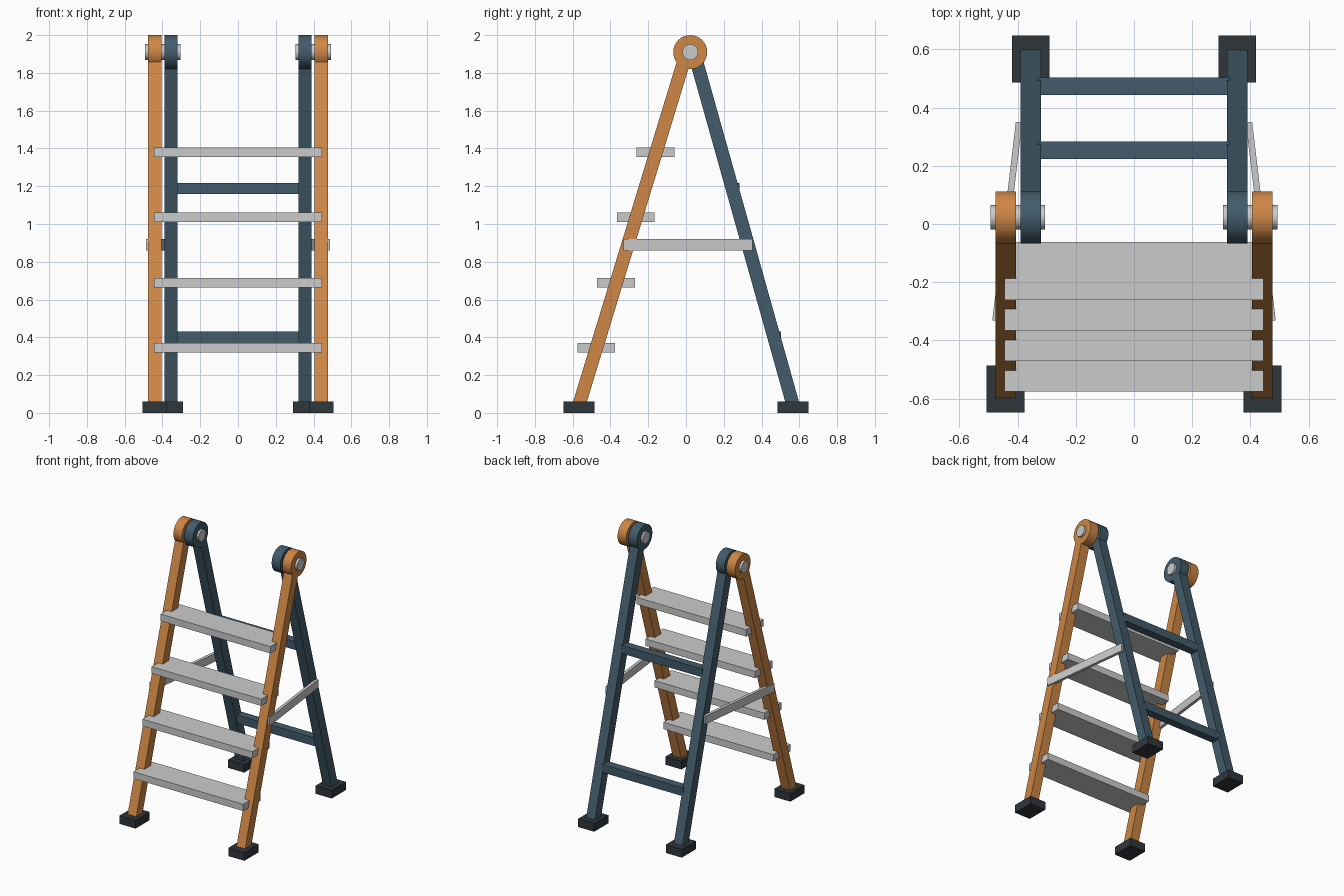
import bpy, math
from mathutils import Vector, Matrix

if "Cube" in bpy.data.objects:
    bpy.data.objects.remove(bpy.data.objects["Cube"])


def material(name, rgb):
    m = bpy.data.materials.new(name)
    m.diffuse_color = (*rgb, 1)
    m.use_nodes = True
    m.node_tree.nodes["Principled BSDF"].inputs["Base Color"].default_value = m.diffuse_color
    return m


ORANGE = material("orange_paint", (0.62, 0.24, 0.06))
BLUE = material("blue_paint", (0.055, 0.105, 0.145))
RUBBER = material("dark_rubber", (0.03, 0.037, 0.045))


def finish(name, mat):
    ob = bpy.context.object
    ob.name = name
    if mat:
        ob.data.materials.append(mat)
    return ob


def box(name, centre, size, mat=None):
    bpy.ops.mesh.primitive_cube_add(size=1)
    ob = finish(name, mat)
    ob.data.transform(Matrix.Diagonal((*size, 1)))
    ob.location = centre
    return ob


def beam(name, a, b, width, depth, mat=None):
    """Bar from a to b; depth is measured in the plane holding world x."""
    a, b = Vector(a), Vector(b)
    axis = (b - a).normalized()
    if abs(axis.z) > 0.5:
        side = Vector((1, 0, 0))
    else:
        side = Vector((0, 0, 1)).cross(axis).normalized()
    ob = box(name, (0, 0, 0), (width, depth, (b - a).length), mat)
    rot = Matrix((side, axis.cross(side), axis)).transposed().to_4x4()
    ob.matrix_world = Matrix.Translation((a + b) / 2) @ rot
    return ob


def disc(name, centre, radius, length, mat=None):
    bpy.ops.mesh.primitive_cylinder_add(vertices=32, radius=radius, depth=length,
                                        location=centre, rotation=(0, math.pi / 2, 0))
    ob = finish(name, mat)
    bpy.ops.object.shade_smooth_by_angle()
    return ob


HINGE_Y, HINGE_Z = 0.0225, 1.91
FRONT_X, REAR_X = 0.441, 0.355

for s, tag in ((-1, "left"), (1, "right")):
    # front and rear legs with hinge discs and feet
    for part, x, y0, y1, mat in (("front", FRONT_X, -0.567, 0.0, ORANGE),
                                 ("rear", REAR_X, 0.567, 0.045, BLUE)):
        beam(f"{part}_leg_{tag}", (s * x, y0, 0.04), (s * x, y1, 1.90), 0.07, 0.07, mat)
        disc(f"{part}_hinge_disc_{tag}", (s * x, HINGE_Y, HINGE_Z), 0.09, 0.07, mat)
        box(f"{part}_foot_{tag}", (s * x, math.copysign(0.567, y0), 0.03),
            (0.13, 0.163, 0.06), RUBBER)
    # hinge pin
    disc(f"hinge_pin_{tag}", (s * 0.399, HINGE_Y, HINGE_Z), 0.042, 0.187)
    # spreader brace joining the front and rear legs
    beam(f"spreader_brace_{tag}", (s * 0.476, -0.332, 0.89), (s * 0.395, 0.35, 0.89),
         0.022, 0.06)

# steps between the front legs
for i in range(4):
    box(f"step_{i + 1}", (0, -0.475 + 0.1045 * i, 0.345 * (i + 1)), (0.89, 0.2, 0.05))

# crossbars between the rear legs
for name, y, z in (("lower_crossbar", 0.474, 0.40), ("upper_crossbar", 0.254, 1.188)):
    box(name, (0, y, z), (0.66, 0.06, 0.06), BLUE)
